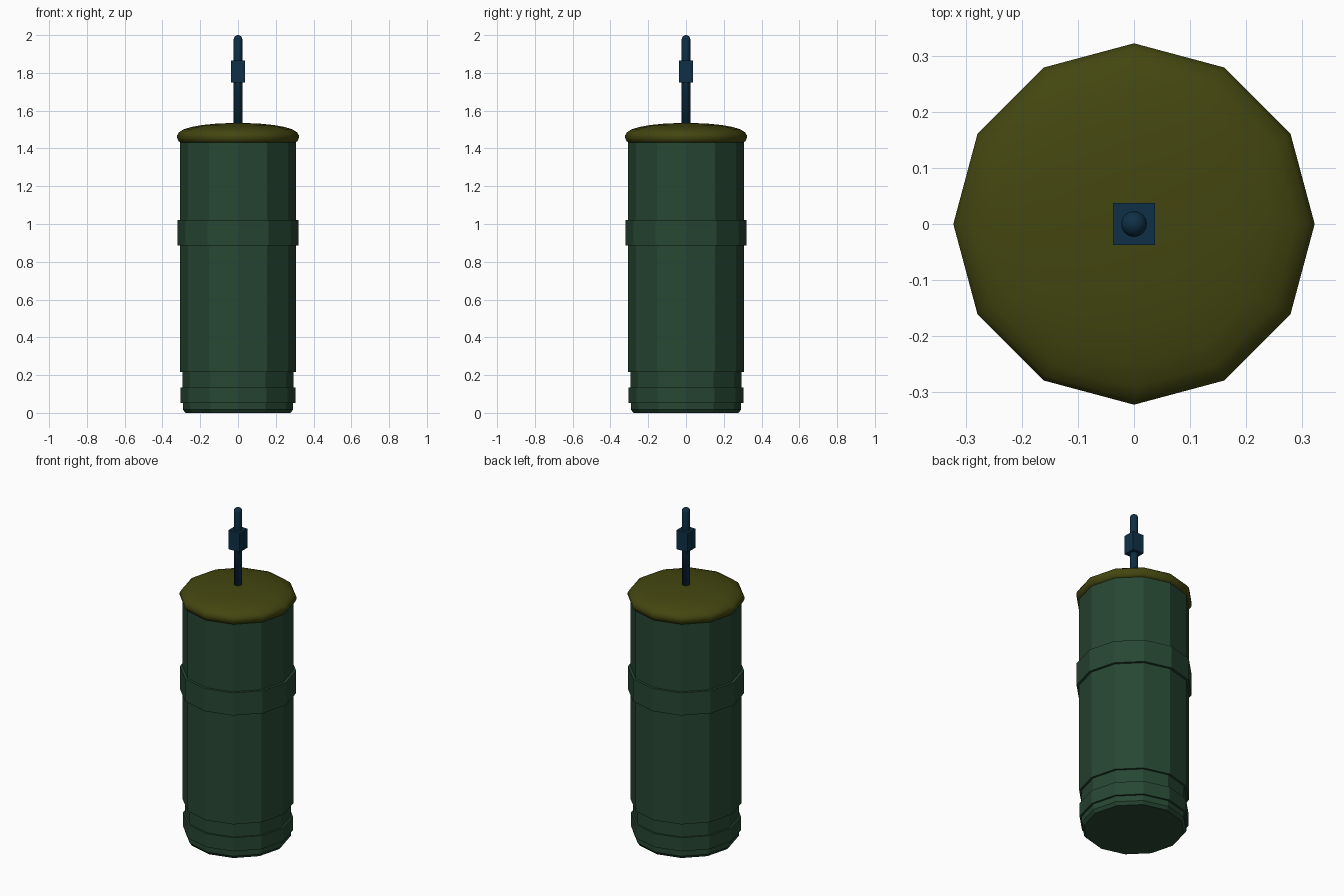
import bpy, bmesh, math

if "Cube" in bpy.data.objects:
    bpy.data.objects.remove(bpy.data.objects["Cube"])


def material(name, rgb):
    m = bpy.data.materials.new(name)
    m.diffuse_color = (*rgb, 1)
    m.use_nodes = True
    m.node_tree.nodes["Principled BSDF"].inputs["Base Color"].default_value = m.diffuse_color
    return m


GREEN = material("dark green", (0.020, 0.063, 0.033))
OLIVE = material("olive", (0.056, 0.061, 0.005))
NAVY = material("navy blue", (0.0045, 0.030, 0.062))


def add_object(name, bm, mat, smooth):
    bmesh.ops.recalc_face_normals(bm, faces=bm.faces)
    for f in bm.faces:
        f.smooth = smooth
    me = bpy.data.meshes.new(name)
    bm.to_mesh(me)
    bm.free()
    me.materials.append(mat)
    ob = bpy.data.objects.new(name, me)
    bpy.context.collection.objects.link(ob)
    return ob


def lathe(name, profile, mat, sides=12, smooth=False):
    """Turn (radius, z) points about the z axis and close both ends."""
    bm = bmesh.new()
    rings = []
    for r, z in profile:
        rings.append([bm.verts.new((r * math.cos(math.tau * i / sides),
                                    r * math.sin(math.tau * i / sides), z))
                      for i in range(sides)])
    for a, b in zip(rings, rings[1:]):
        for i in range(sides):
            j = (i + 1) % sides
            bm.faces.new((a[i], a[j], b[j], b[i]))
    bm.faces.new(rings[0][::-1])
    bm.faces.new(rings[-1])
    return add_object(name, bm, mat, smooth)


# Twelve-sided body with stepped foot and raised middle band
lathe("body", [(0.278, 0), (0.292, 0.018), (0.292, 0.053), (0.304, 0.053),
               (0.304, 0.135), (0.293, 0.135), (0.293, 0.217), (0.306, 0.217),
               (0.306, 0.885), (0.321, 0.885), (0.321, 1.022), (0.306, 1.022),
               (0.306, 1.44)], GREEN)

# Domed lid with a rounded rim
lathe("lid", [(0.305, 1.43), (0.316, 1.44), (0.322, 1.455), (0.322, 1.47),
              (0.313, 1.485), (0.29, 1.50), (0.25, 1.513), (0.19, 1.524),
              (0.10, 1.533), (0.01, 1.534)], OLIVE, smooth=True)

# Antenna rod with a round tip
R = 0.023
tip = [(R * math.cos(a), 2.0 - R + R * math.sin(a))
       for a in (math.radians(d) for d in (0, 22, 45, 67, 85))]
lathe("antenna_rod", [(R, 1.50)] + tip, NAVY, sides=16, smooth=True)

# Square block on the rod
bm = bmesh.new()
bmesh.ops.create_cube(bm, size=1)
for v in bm.verts:
    v.co.x *= 0.074
    v.co.y *= 0.074
    v.co.z = 1.808 + v.co.z * 0.116
add_object("antenna_block", bm, NAVY, False)
